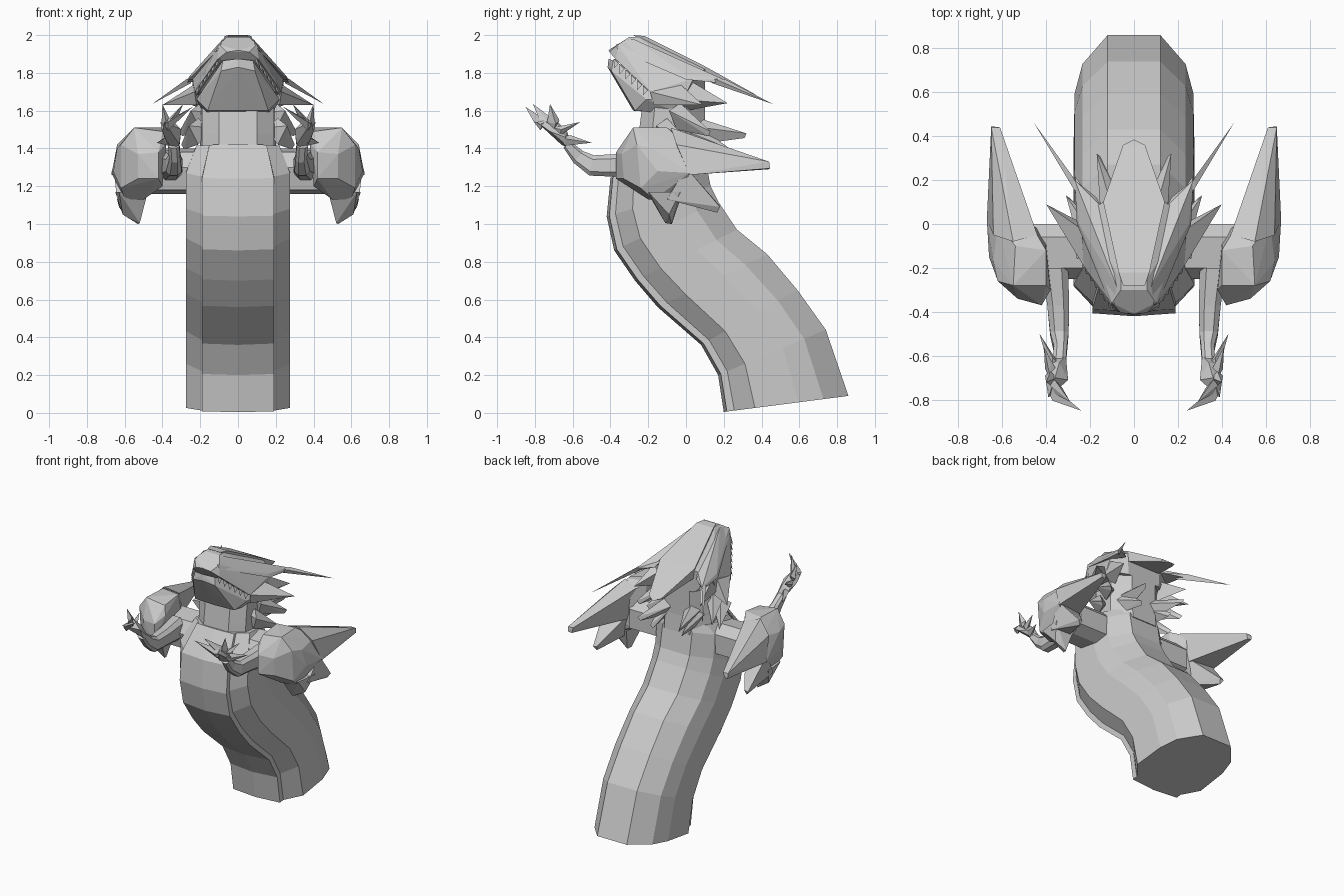
import bpy, bmesh
from mathutils import Vector

grey = bpy.data.materials.new("stone grey")
grey.diffuse_color = (0.6, 0.6, 0.6, 1)


def finish(name, bm):
    bmesh.ops.recalc_face_normals(bm, faces=bm.faces)
    me = bpy.data.meshes.new(name)
    bm.to_mesh(me)
    bm.free()
    me.materials.append(grey)
    ob = bpy.data.objects.new(name, me)
    bpy.context.collection.objects.link(ob)
    return ob


def hull(name, pts, sym=False, side=1):
    """Faceted solid around points; sym adds the mirrored points."""
    pts = [(x * side, y, z) for x, y, z in pts]
    if sym:
        pts += [(-x, y, z) for x, y, z in pts if x]
    bm = bmesh.new()
    vs = [bm.verts.new(p) for p in pts]
    res = bmesh.ops.convex_hull(bm, input=vs)
    junk = {g for g in res["geom_interior"] + res["geom_unused"]
            if isinstance(g, bmesh.types.BMVert)}
    bmesh.ops.delete(bm, geom=list(junk), context='VERTS')
    bmesh.ops.dissolve_limit(bm, angle_limit=0.03, verts=bm.verts, edges=bm.edges)
    return finish(name, bm)


def loft(name, rings):
    bm = bmesh.new()
    rows = [[bm.verts.new(p) for p in r] for r in rings]
    n = len(rows[0])
    for a, b in zip(rows, rows[1:]):
        for i in range(n):
            j = (i + 1) % n
            bm.faces.new((a[i], a[j], b[j], b[i]))
    bm.faces.new(rows[0])
    bm.faces.new(rows[-1])
    return finish(name, bm)


def section(front, back, prof, w=1):
    """Symmetric cross-section strung between a front and a back point (y, z)."""
    f, b = Vector(front), Vector(back)
    half = [(x * w, *(f.lerp(b, t))) for x, t in prof]
    return half + [(-x, y, z) for x, y, z in reversed(half) if x]


def tube(name, path, side):
    """Square-section limb; path holds (x, y, z, half width, half height)."""
    rings = []
    for i, (x, y, z, w, h) in enumerate(path):
        a, b = path[max(i - 1, 0)], path[min(i + 1, len(path) - 1)]
        d = Vector((0, b[1] - a[1], b[2] - a[2])).normalized()
        up = Vector((0, d.z, -d.y))
        c = Vector((x, y, z))
        rings.append([((c.x + sx * w) * side, c.y + up.y * sz * h, c.z + up.z * sz * h)
                      for sx, sz in ((-1, -.6), (-.5, -1), (.5, -1), (1, -.6),
                                     (1, .6), (.5, 1), (-.5, 1), (-1, .6))])
    loft(name, rings)


# Curved trunk with a stepped, keeled belly plate
spine = [((.20, .005), (.86, .09)), ((.17, .20), (.74, .44)), ((.08, .36), (.59, .65)),
         ((-.15, .56), (.43, .84)), ((-.27, .70), (.27, .97)), ((-.38, .86), (.17, 1.12)),
         ((-.42, 1.04), (.13, 1.20)), ((-.40, 1.24), (.10, 1.36))]
trunk = [(0, 0), (.19, .025), (.19, .085), (.275, .25), (.27, .6), (.235, .8), (.12, 1)]
rings = [section(f, b, trunk) for f, b in spine]
rings.append(section((-.27, 1.42), (.09, 1.40), trunk, .8))
loft("body", rings)

# Neck
neck = [(.10, 0), (.19, .2), (.20, .7), (.10, 1)]
loft("neck", [section(f, b, neck) for f, b in
              (((-.27, 1.32), (.11, 1.34)), ((-.25, 1.48), (.10, 1.46)),
               ((-.23, 1.64), (.10, 1.60)), ((-.20, 1.76), (.10, 1.74)))])

# Head
hull("skull", [(.06, -.25, 1.99), (.06, -.30, 1.99), (.10, -.36, 1.95), (0, -.41, 1.92),
               (.06, -.405, 1.91), (.11, -.37, 1.87), (.23, -.19, 1.70), (.24, 0, 1.69),
               (.24, .04, 1.77), (.14, .10, 1.82), (.13, .10, 1.66)], sym=True)
hull("head_crest", [(.05, -.28, 2.0), (.07, -.22, 1.995), (.14, .10, 1.835),
                    (.05, .36, 1.69), (0, .385, 1.67), (.13, .10, 1.76),
                    (.05, .34, 1.68)], sym=True)
hull("lower_jaw", [(0, -.41, 1.875), (.08, -.385, 1.865), (0, -.415, 1.83), (.09, -.395, 1.81),
                   (.22, -.21, 1.66), (.16, -.27, 1.60), (0, -.28, 1.60),
                   (.22, -.02, 1.66), (.18, -.02, 1.58)], sym=True)

for s, tag in ((1, "right"), (-1, "left")):
    # Brow plate, horn and cheek fins
    hull("brow_plate_" + tag, [(.09, -.37, 1.95), (.11, -.36, 1.92), (.08, -.28, 1.98),
                               (.15, .08, 1.81), (.25, 0, 1.79), (.26, 0, 1.765),
                               (.27, .20, 1.765), (.27, .19, 1.745), (.17, .12, 1.77)], side=s)
    hull("horn_" + tag, [(.24, .12, 1.78), (.275, .16, 1.765), (.25, .14, 1.745),
                         (.275, .21, 1.765), (.455, .46, 1.635)], side=s)
    hull("rear_cheek_fin_" + tag, [(.23, .02, 1.76), (.24, -.05, 1.66), (.17, .0, 1.60),
                                   (.17, .08, 1.72), (.27, .22, 1.64)], side=s)
    hull("cheek_fin_" + tag, [(.23, -.19, 1.70), (.22, -.17, 1.63), (.23, -.03, 1.74),
                              (.19, -.02, 1.63), (.40, .09, 1.63)], side=s)
    # Teeth along the mouth line
    a, b = Vector((.10, -.385, 1.875)), Vector((.225, -.20, 1.705))
    for i in range(6):
        c = a.lerp(b, (i + .5) / 6)
        d = (b - a) / 14
        hull(f"tooth_{tag}_{i}", [c + d, c - d, c + Vector((-.025, .01, .01)),
                                  c + Vector((.004, -.012, -.038))], side=s)
    # Spikes of the neck collar
    for k, (base, tip) in enumerate([
            ((.10, .07, 1.48), (.17, .32, 1.48)), ((.13, .04, 1.46), (.13, .23, 1.40)),
            ((.20, -.03, 1.56), (.31, .13, 1.49)), ((.21, -.10, 1.48), (.30, .03, 1.42))]):
        x, y, z = base
        hull(f"collar_spike_{tag}_{k}", [(x - .06, y, z + .03), (x + .05, y - .06, z + .04),
                                         (x, y, z + .08), (x, y - .02, z - .06),
                                         tip, (tip[0] - .015, tip[1] - .01, tip[2] - .025)], side=s)
    # Shoulder joint
    hull("shoulder_joint_" + tag, [(x, y, z) for x in (.18, .46) for y, z in
                                   ((0, 1.20), (0, 1.34), (-.06, 1.40), (-.20, 1.38),
                                    (-.25, 1.30), (-.22, 1.18), (-.08, 1.16))], side=s)
    # Faceted shoulder armour with three spikes
    hull("shoulder_armour_" + tag, [
        (.38, -.30, 1.43), (.40, -.28, 1.49), (.55, -.28, 1.51), (.40, -.12, 1.51),
        (.54, -.10, 1.51), (.42, -.37, 1.38), (.42, -.37, 1.24), (.53, -.34, 1.37),
        (.53, -.33, 1.24), (.62, -.26, 1.42), (.64, -.17, 1.40), (.66, -.15, 1.28),
        (.62, -.24, 1.19), (.60, -.17, 1.13), (.50, -.20, 1.13), (.40, -.28, 1.20),
        (.40, -.05, 1.20), (.62, 0, 1.42), (.67, .02, 1.27), (.47, 0, 1.45),
        (.57, -.02, 1.14), (.45, -.02, 1.20)], side=s)
    hull("upper_spike_" + tag, [(.44, -.05, 1.48), (.55, -.08, 1.51), (.64, -.05, 1.42),
                                (.67, .02, 1.26), (.48, 0, 1.26), (.61, .44, 1.33),
                                (.65, .44, 1.33), (.65, .445, 1.295), (.62, .44, 1.29)], side=s)
    hull("middle_spike_" + tag, [(.47, -.02, 1.30), (.66, 0, 1.30), (.64, -.10, 1.13),
                                 (.50, -.10, 1.13), (.60, .18, 1.095), (.63, .18, 1.09),
                                 (.61, .165, 1.06)], side=s)
    hull("lower_spike_" + tag, [(.48, -.20, 1.16), (.63, -.20, 1.17), (.65, -.03, 1.17),
                                (.50, -.02, 1.16), (.53, -.075, 1.0), (.61, -.09, 1.05),
                                (.52, -.11, 1.005)], side=s)
    # Forearm bending up to the wrist
    tube("forearm_" + tag, [(.36, -.20, 1.31, .06, .08), (.345, -.37, 1.31, .05, .06),
                            (.34, -.50, 1.31, .042, .055), (.335, -.57, 1.355, .03, .04),
                            (.34, -.63, 1.42, .03, .025)], s)
    # Clawed hand
    hull("palm_" + tag, [(.31, -.60, 1.41), (.36, -.60, 1.39), (.31, -.66, 1.42),
                         (.39, -.64, 1.46), (.30, -.71, 1.50), (.40, -.72, 1.49),
                         (.39, -.79, 1.54), (.36, -.70, 1.56), (.34, -.63, 1.49)], side=s)
    for k, (p, tip) in enumerate([((.37, -.77, 1.53), (.24, -.85, 1.62)),
                                  ((.36, -.74, 1.54), (.29, -.81, 1.635)),
                                  ((.38, -.70, 1.53), (.40, -.72, 1.635)),
                                  ((.38, -.67, 1.50), (.41, -.56, 1.54)),
                                  ((.37, -.64, 1.45), (.43, -.50, 1.43))]):
        x, y, z = p
        hull(f"claw_{tag}_{k}", [(x - .03, y, z), (x + .025, y + .01, z), (x, y - .035, z + .01),
                                 (x, y + .03, z + .02), (x, y, z - .035), tip], side=s)
